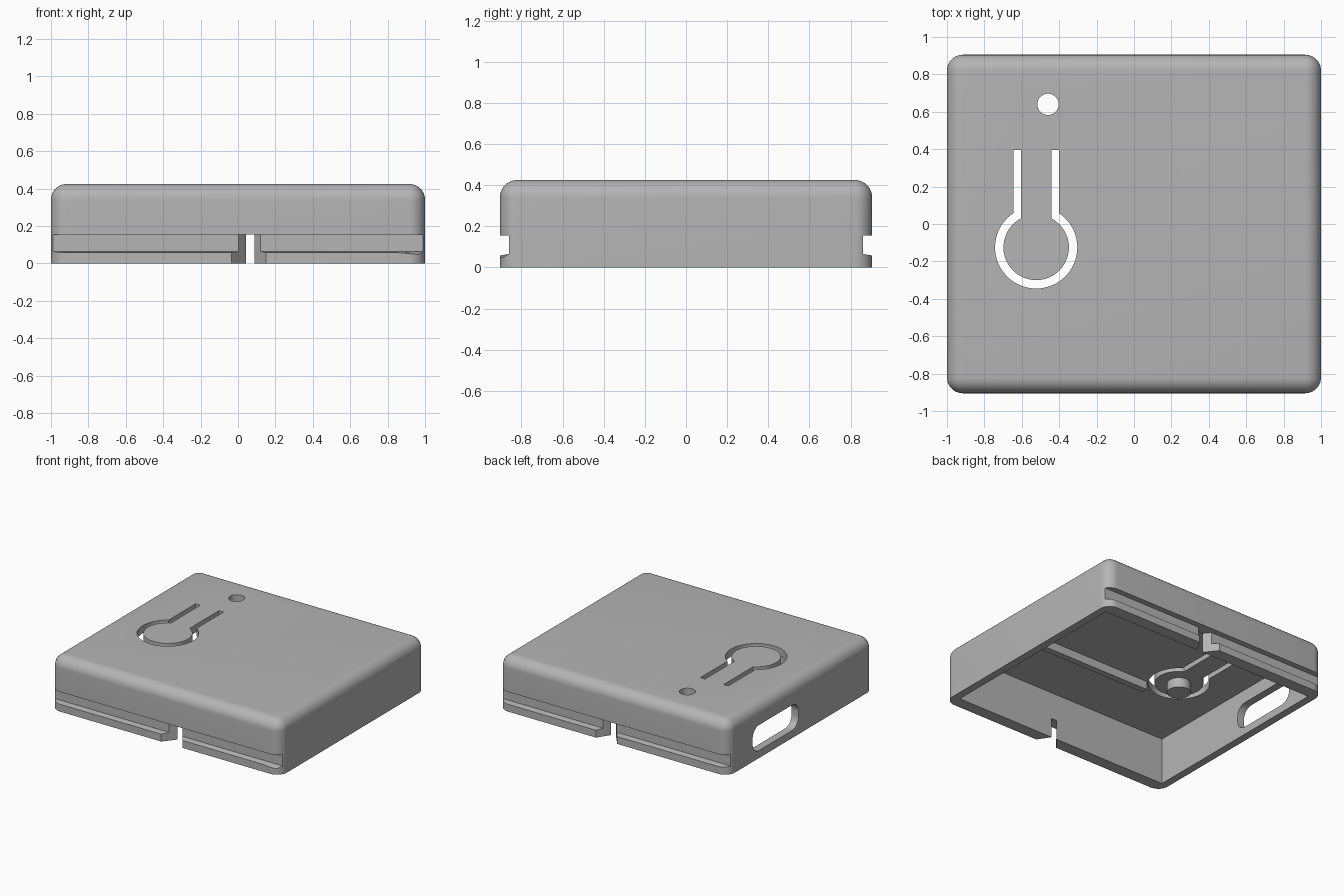
import bpy, bmesh, math
from mathutils import Vector

W, D, H = 1.0, 0.905, 0.425      # half width, half depth, height
WALL_X, WALL_Y, CEIL = 0.06, 0.095, 0.365
FILLET = 0.085

old = bpy.data.objects.get("Cube")
if old:
    bpy.data.objects.remove(old, do_unlink=True)

grey = bpy.data.materials.new("plain_grey")
grey.use_nodes = True
grey.diffuse_color = (0.46, 0.46, 0.46, 1)
grey.node_tree.nodes["Principled BSDF"].inputs["Base Color"].default_value = grey.diffuse_color


def add_object(name, bm):
    bmesh.ops.recalc_face_normals(bm, faces=bm.faces)
    mesh = bpy.data.meshes.new(name)
    bm.to_mesh(mesh)
    bm.free()
    mesh.materials.append(grey)
    obj = bpy.data.objects.new(name, mesh)
    bpy.context.collection.objects.link(obj)
    return obj


def prism(name, outline, axis, lo, hi):
    """Extrude a 2D outline along an axis: z uses (x, y), x uses (y, z)."""
    place = {"z": lambda a, b, t: (a, b, t), "x": lambda a, b, t: (t, a, b)}[axis]
    bm = bmesh.new()
    face = bm.faces.new([bm.verts.new(place(a, b, lo)) for a, b in outline])
    ext = bmesh.ops.extrude_face_region(bm, geom=[face])
    verts = [g for g in ext["geom"] if isinstance(g, bmesh.types.BMVert)]
    bmesh.ops.translate(bm, verts=verts, vec=Vector(place(0, 0, hi - lo)))
    return add_object(name, bm)


def rect(a0, a1, b0, b1):
    return [(a0, b0), (a1, b0), (a1, b1), (a0, b1)]


def arc(cx, cy, r, start, end, n):
    return [(cx + r * math.cos(start + (end - start) * i / n),
             cy + r * math.sin(start + (end - start) * i / n)) for i in range(n + 1)]


def combine(target, other, operation="DIFFERENCE"):
    mod = target.modifiers.new("combine", "BOOLEAN")
    mod.operation, mod.solver, mod.object = operation, "EXACT", other
    bpy.ops.object.select_all(action="DESELECT")
    bpy.context.view_layer.objects.active = target
    target.select_set(True)
    bpy.ops.object.modifier_apply(modifier=mod.name)
    bpy.data.objects.remove(other, do_unlink=True)


# Shell with rounded upright and top edges
bm = bmesh.new()
bmesh.ops.create_cube(bm, size=1)
for v in bm.verts:
    v.co = (v.co.x * 2 * W, v.co.y * 2 * D, (v.co.z + 0.5) * H)
edges = [e for e in bm.edges if any(v.co.z > 0.1 for v in e.verts)]
bmesh.ops.bevel(bm, geom=edges, offset=FILLET, segments=10, profile=0.5, affect="EDGES")
shell = add_object("case_shell", bm)

# Hollow, open underneath
combine(shell, prism("cavity", rect(WALL_X - W, W - WALL_X, WALL_Y - D, D - WALL_Y),
                     "z", -0.1, CEIL))

# Long grooves, end dips and tapered notches on the front and back walls
for s in (-1, 1):
    groove = [(s * (D - 0.045), 0.065), (s * (D + 0.05), 0.05),
              (s * (D + 0.05), 0.155), (s * (D - 0.045), 0.155)]
    combine(shell, prism("groove", groove, "x", -1.1, 1.1))
    dip = [(s * (D - 0.045), 0.066), (s * (D + 0.01), 0.035), (s * (D + 0.01), 0.066)]
    end = prism("dip", dip, "x", *sorted((-s * 0.78, -s * 1.1)))
    for v in end.data.vertices:
        if abs(v.co.x) < 0.9 and v.co.z < 0.06:
            v.co.z = 0.064
    combine(shell, end)
    mid = 0.06
    notch = [(mid - 0.095, s * D), (mid - 0.095, s * (D + 0.05)),
             (mid + 0.09, s * (D + 0.05)), (mid + 0.09, s * D),
             (mid + 0.028, s * (D - WALL_Y)), (mid + 0.028, s * (D - 0.15)),
             (mid - 0.018, s * (D - 0.15)), (mid - 0.018, s * (D - WALL_Y))]
    combine(shell, prism("notch", notch, "z", -0.1, 0.155))

# Rounded window in the right wall
y0, y1, z0, z1, r = 0.03, 0.6, 0.06, 0.26, 0.08
q = math.pi / 2
window = []
for i, (cy, cz) in enumerate(rect(y0 + r, y1 - r, z0 + r, z1 - r)):
    window += arc(cy, cz, r, (i + 2) * q, (i + 3) * q, 8)
combine(shell, prism("window", window, "x", -W - 0.1, -W + 0.15))

# Flexible push tab: a slot around a disc and its stem
cx, cy, tip = -0.523, -0.125, 0.395
R_OUT, R_IN, STEM_OUT, STEM_IN = 0.22, 0.175, 0.122, 0.081
a_out, a_in = math.acos(STEM_OUT / R_OUT), math.acos(STEM_IN / R_IN)
slot = [(cx + STEM_OUT, tip)]
slot += arc(cx, cy, R_OUT, a_out, -math.pi - a_out, 48)
slot[-1] = (cx - STEM_OUT, slot[1][1])
slot += [(cx - STEM_OUT, tip), (cx - STEM_IN, tip)]
slot += arc(cx, cy, R_IN, -math.pi - a_in, a_in, 48)
slot += [(cx + STEM_IN, tip)]
combine(shell, prism("tab_slot", slot, "z", 0.3, 0.5))

# Small indicator hole
combine(shell, prism("indicator_hole", arc(-0.46, 0.64, 0.057, 0, math.tau * 31 / 32, 31),
                     "z", 0.3, 0.5))

# Stud under the push tab and rib under the ceiling
stud = prism("tab_stud", arc(cx, cy, 0.085, 0, math.tau * 31 / 32, 31), "z", 0.29, CEIL + 0.01)
rib = prism("ceiling_rib", rect(-0.33, W - WALL_X + 0.01, -0.3, -0.25), "z", 0.3, CEIL + 0.01)

# Smooth fillets and round walls, crisp edges elsewhere
bpy.ops.object.select_all(action="DESELECT")
for obj in (shell, stud, rib):
    obj.select_set(True)
bpy.context.view_layer.objects.active = shell
bpy.ops.object.shade_smooth_by_angle(angle=math.radians(30))
